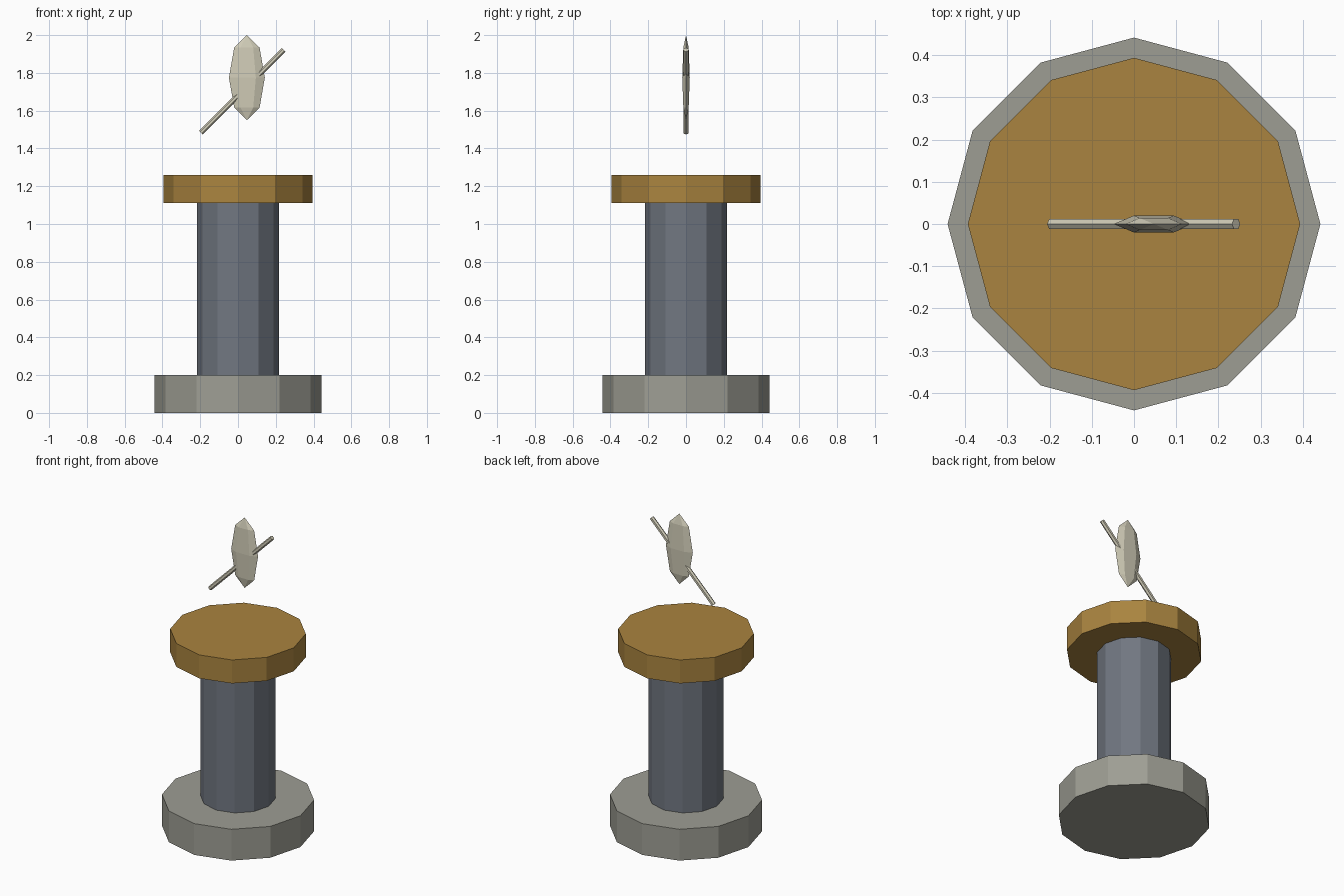
import bpy, bmesh, math
from mathutils import Matrix

cube = bpy.data.objects.get("Cube")
if cube:
    bpy.data.objects.remove(cube)


def material(name, rgb):
    mat = bpy.data.materials.new(name)
    mat.use_nodes = True
    mat.diffuse_color = (*rgb, 1)
    mat.node_tree.nodes["Principled BSDF"].inputs["Base Color"].default_value = (*rgb, 1)
    return mat


def turned(name, profile, sides, mat, transform=Matrix()):
    """Faceted solid from a (radius, height) profile; radius 0 makes a point."""
    bm = bmesh.new()
    rings = []
    for r, z in profile:
        count = sides if r else 1
        rings.append([bm.verts.new((r * math.cos(math.tau * i / sides),
                                    r * math.sin(math.tau * i / sides), z))
                      for i in range(count)])
    for low, high in zip(rings, rings[1:]):
        for i in range(sides):
            corners = [low[i % len(low)], low[(i + 1) % len(low)],
                       high[(i + 1) % len(high)], high[i % len(high)]]
            bm.faces.new(list(dict.fromkeys(corners)))
    for ring in (rings[0], rings[-1]):
        if len(ring) > 1:
            bm.faces.new(ring)
    bmesh.ops.transform(bm, matrix=transform, verts=bm.verts)
    bmesh.ops.recalc_face_normals(bm, faces=bm.faces)
    mesh = bpy.data.meshes.new(name)
    bm.to_mesh(mesh)
    bm.free()
    mesh.materials.append(mat)
    obj = bpy.data.objects.new(name, mesh)
    bpy.context.collection.objects.link(obj)
    return obj


stone = material("warm grey stone", (0.34, 0.34, 0.295))
slate = material("slate grey", (0.165, 0.185, 0.22))
bronze = material("bronze", (0.40, 0.23, 0.05))
ivory = material("ivory", (0.64, 0.61, 0.48))

# Pedestal: three stacked twelve-sided drums
turned("base", [(0.442, 0), (0.442, 0.2)], 12, stone)
turned("column", [(0.217, 0.2), (0.217, 1.11)], 12, slate)
turned("top_plate", [(0.394, 1.11), (0.394, 1.26)], 12, bronze)

# Floating feather vane: a flattened six-sided, four-ring ball
half_height = 0.225
vane = [(math.sin(a), -math.cos(a)) for a in (math.pi / 4 * i for i in range(1, 4))]
turned("feather_vane", [(0, -1), *vane, (0, 1)], 6, ivory,
       Matrix.Translation((0.047, 0, 1.775)) @ Matrix.Diagonal((0.095, 0.023, half_height, 1)))

# Slanted shaft through the vane
turned("feather_shaft", [(0.014, -0.31), (0.014, 0.31)], 6, ivory,
       Matrix.Translation((0.023, 0, 1.703)) @ Matrix.Rotation(math.radians(45), 4, "Y"))
